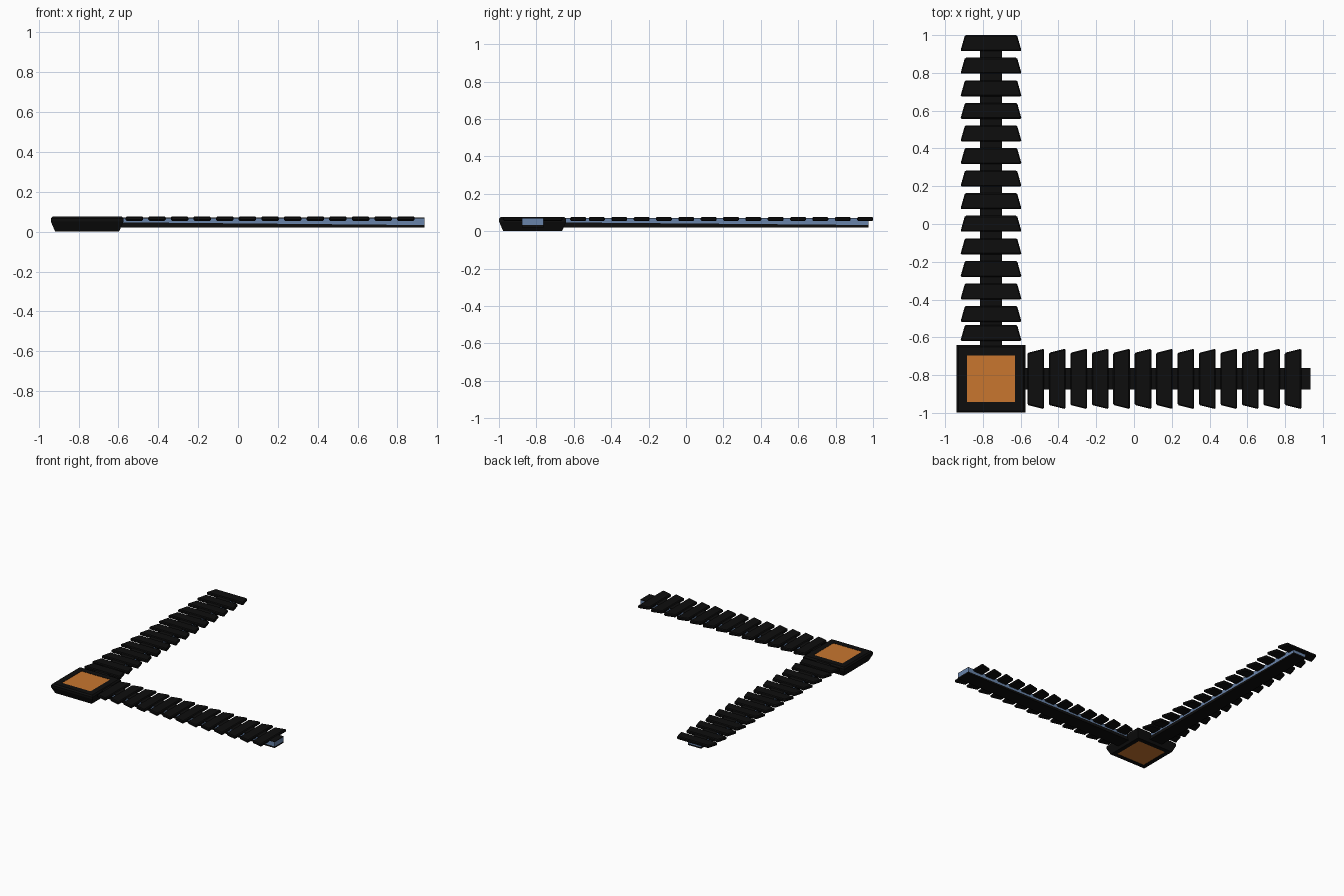
import bpy, bmesh

if "Cube" in bpy.data.objects:
    bpy.data.objects.remove(bpy.data.objects["Cube"], do_unlink=True)


def material(name, color):
    m = bpy.data.materials.new(name)
    m.use_nodes = True
    m.diffuse_color = (*color, 1)
    bsdf = m.node_tree.nodes["Principled BSDF"]
    bsdf.inputs["Base Color"].default_value = (*color, 1)
    bsdf.inputs["Roughness"].default_value = 0.7
    return m


BLACK = material("black", (0.004, 0.004, 0.004))
ORANGE = material("orange", (0.58, 0.18, 0.028))
BLUE = material("steel_blue", (0.14, 0.23, 0.40))


def loft(name, loops, mat, ring=False, bevel=0):
    """Join equal-length loops of points; cap the ends or close into a ring."""
    bm = bmesh.new()
    rows = [[bm.verts.new(p) for p in loop] for loop in loops]
    n = len(rows[0])
    pairs = list(zip(rows, rows[1:]))
    if ring:
        pairs.append((rows[-1], rows[0]))
    else:
        bm.faces.new(rows[0])
        bm.faces.new(rows[-1])
    for a, b in pairs:
        for i in range(n):
            j = (i + 1) % n
            bm.faces.new((a[i], a[j], b[j], b[i]))
    bmesh.ops.recalc_face_normals(bm, faces=bm.faces)
    mesh = bpy.data.meshes.new(name)
    bm.to_mesh(mesh)
    bm.free()
    mesh.materials.append(mat)
    ob = bpy.data.objects.new(name, mesh)
    bpy.context.collection.objects.link(ob)
    if bevel:
        mod = ob.modifiers.new("edge_bevel", "BEVEL")
        mod.width = bevel
        mod.segments = 1
    return ob


CX, CY = -0.757, -0.82


def square(hx, hy, z):
    return [(CX + sx * hx, CY + sy * hy, z)
            for sx, sy in ((-1, -1), (1, -1), (1, 1), (-1, 1))]


# Corner block: sloped frame around an orange panel
frame_profile = [(0.16, 0), (0.182, 0.05), (0.182, 0.066), (0.172, 0.077),
                 (0.126, 0.077), (0.126, 0)]
loft("corner_frame", [square(h, h - 0.003, z) for h, z in frame_profile],
     BLACK, ring=True)
loft("corner_panel", [square(0.127, 0.124, z) for z in (0.002, 0.075)], ORANGE)


def place(along_x, u, v, z):
    """u runs along the arm, v across it."""
    return (u, CY + v, z) if along_x else (CX + v, u, z)


def bar(name, ax, start, end, half, lows, highs, mat):
    loops = []
    for u, lo, hi in zip((start, end), lows, highs):
        loops.append([place(ax, u, v, z) for v, z in
                      ((-half, lo), (half, lo), (half, hi), (-half, hi))])
    return loft(name, loops, mat)


def rib(name, ax, narrow_u, wide_u, narrow, wide):
    loops = [[place(ax, narrow_u, -narrow, z), place(ax, narrow_u, narrow, z),
              place(ax, wide_u, wide, z), place(ax, wide_u, -wide, z)]
             for z in (0.054, 0.077)]
    return loft(name, loops, BLACK, bevel=0.006)


# Spines: blue core between a black sole and a black top strip
for label, ax, start, end in (("side_arm", True, -0.59, 0.935),
                              ("back_arm", False, -0.66, 0.975)):
    bar(label + "_sole", ax, start, end, 0.057,
        (0.021, 0.021), (0.047, 0.033), BLACK)
    bar(label + "_core", ax, start, end, 0.057,
        (0.047, 0.033), (0.067, 0.067), BLUE)
    bar(label + "_top_strip", ax, start, end, 0.057,
        (0.067, 0.067), (0.071, 0.071), BLACK)

# Ribs along the side arm, widening towards its tip
for k in range(13):
    tip = 0.886 - k * 0.1135
    rib(f"side_arm_rib_{k + 1}", True, tip - 0.088, tip, 0.138, 0.16)

# Ribs along the back arm, widening towards the corner
for k in range(14):
    top = max(1.0 - k * 0.1195, -0.534)
    rib(f"back_arm_rib_{k + 1}", False, top, top - 0.085, 0.138, 0.162)
